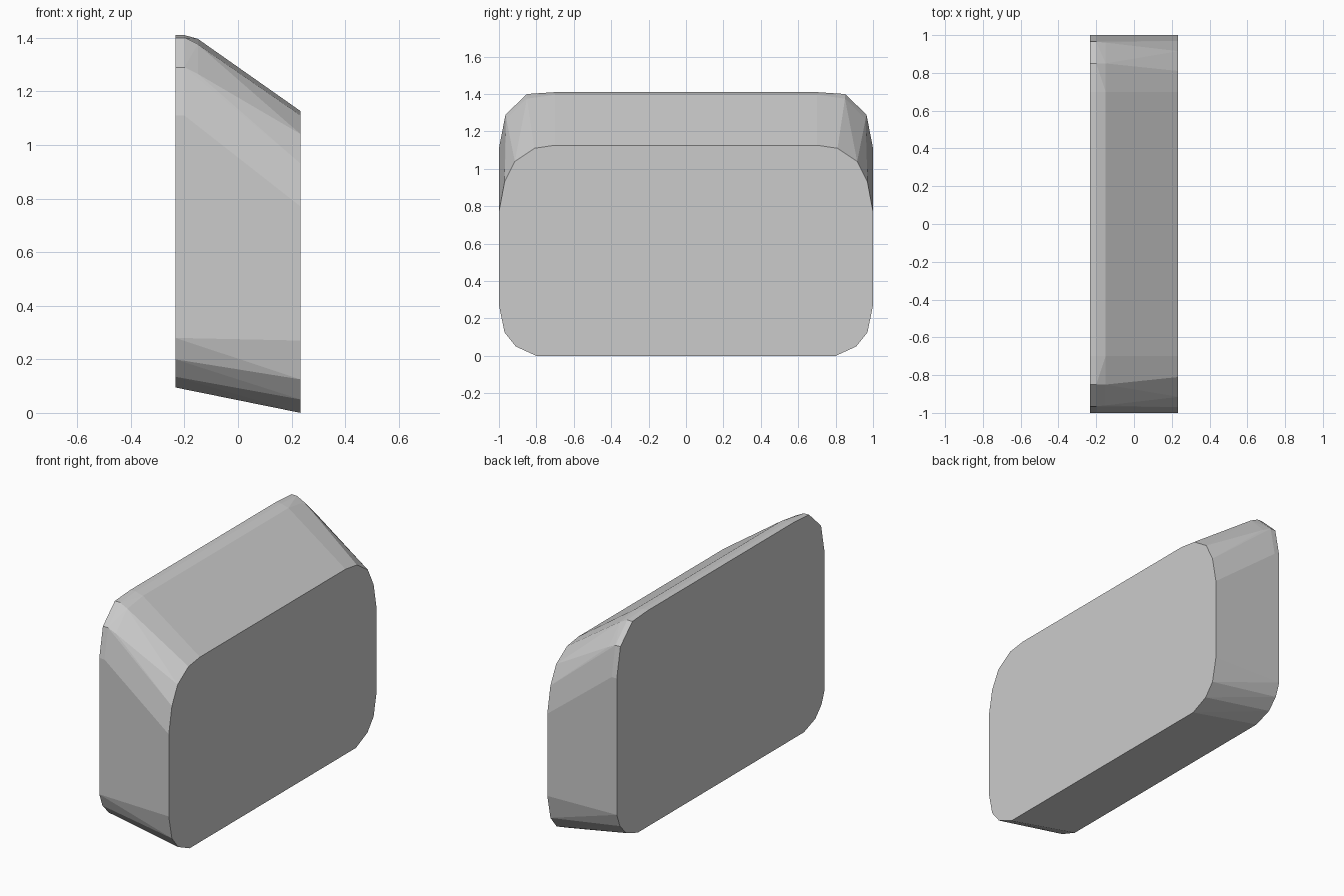
import bpy
import bmesh
import math

if "Cube" in bpy.data.objects:
    bpy.data.objects.remove(bpy.data.objects["Cube"])

# Half outlines (y, z) of the cross-sections, bottom to top
front = [(0.8, 0), (0.91, 0.05), (0.97, 0.125), (1, 0.27),
         (1, 0.77), (0.97, 0.93), (0.915, 1.04), (0.81, 1.11), (0.7, 1.126)]
back = [(0.8, 0.095), (0.91, 0.135), (0.97, 0.2), (1, 0.28),
        (1, 1.11), (0.965, 1.29), (0.85, 1.4), (0.7, 1.41)]
# Upper rim rolls over slightly before the sloping top begins
rim = [(1, 1.07), (0.96, 1.265), (0.85, 1.375), (0.7, 1.396)]
sections = [(0.234, front), (-0.234, back), (-0.2, back[4:]), (-0.15, rim)]

# Wedge-shaped rounded block: convex skin over mirrored cross-sections
bm = bmesh.new()
for x, outline in sections:
    for y, z in outline:
        for side in (-1, 1):
            bm.verts.new((x, side * y, z))
hull = bmesh.ops.convex_hull(bm, input=bm.verts[:])
loose = {g for g in hull["geom_interior"] + hull["geom_unused"]
         if isinstance(g, bmesh.types.BMVert)}
bmesh.ops.delete(bm, geom=list(loose), context='VERTS')
# Merge the flat panels into single faces
bmesh.ops.dissolve_limit(bm, angle_limit=math.radians(1),
                         verts=bm.verts[:], edges=bm.edges[:])
bmesh.ops.recalc_face_normals(bm, faces=bm.faces[:])
mesh = bpy.data.meshes.new("rounded_wedge_block")
bm.to_mesh(mesh)
bm.free()
block = bpy.data.objects.new("rounded_wedge_block", mesh)
bpy.context.collection.objects.link(block)
